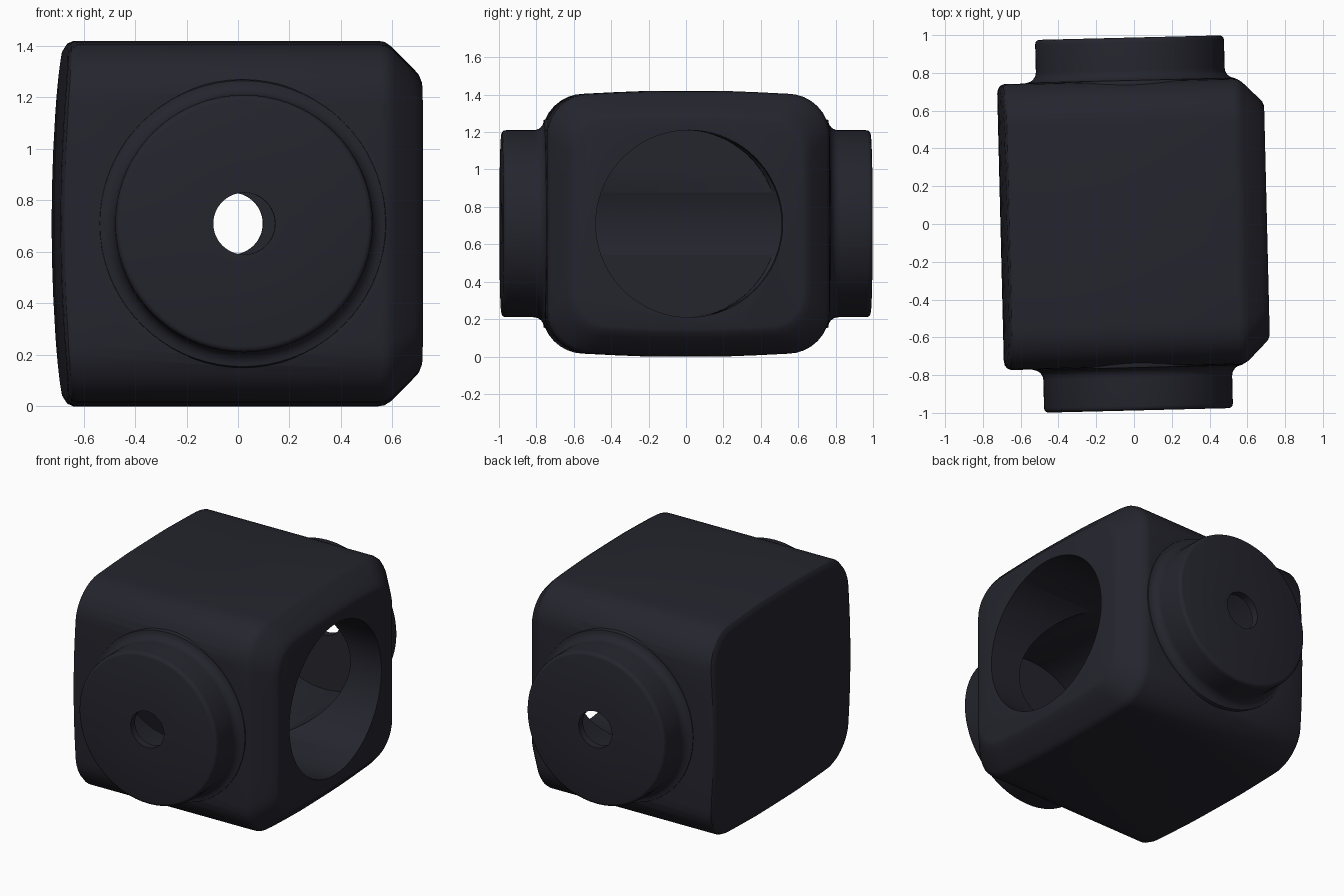
import bpy, bmesh, math
from mathutils import Matrix

if "Cube" in bpy.data.objects:
    bpy.data.objects.remove(bpy.data.objects["Cube"], do_unlink=True)

HALF_Y, HALF_Z = 0.757, 0.71

dark = bpy.data.materials.new("charcoal_blue")
dark.use_nodes = True
colour = (0.018, 0.018, 0.027, 1)
dark.diffuse_color = colour
dark.node_tree.nodes["Principled BSDF"].inputs["Base Color"].default_value = colour


def make_object(name, bm):
    bmesh.ops.recalc_face_normals(bm, faces=bm.faces)
    mesh = bpy.data.meshes.new(name)
    bm.to_mesh(mesh)
    bm.free()
    mesh.materials.append(dark)
    obj = bpy.data.objects.new(name, mesh)
    bpy.context.collection.objects.link(obj)
    return obj


def section():
    """Rounded, slightly crowned block outline in the y-z plane."""
    quarter = [(0.0, 0.71), (0.1, 0.71), (0.22, 0.709), (0.37, 0.703)]
    for i in range(9):
        a = math.radians(90 - i * 90 / 8)
        quarter.append((0.53 + 0.227 * math.cos(a), 0.465 + 0.23 * math.sin(a)))
    quarter += [(HALF_Y, 0.3), (HALF_Y, 0.15), (HALF_Y, 0.0)]
    right = quarter + [(y, -z) for y, z in quarter[-2::-1]]
    return right + [(-y, z) for y, z in right[-2:0:-1]]


def make_body():
    bm = bmesh.new()
    outline = section()
    n = len(outline)
    # x position and inset of each ring: soft left edge, wide right chamfer
    stations = [(-0.707, 0.05), (-0.703, 0.027), (-0.692, 0.01), (-0.67, 0.0),
                (0.54, 0.0), (0.565, 0.004), (0.59, 0.02), (0.67, 0.1),
                (0.695, 0.127), (0.704, 0.15)]
    rings = []
    for x, inset in stations:
        ring = []
        for y, z in outline:
            bow = 0.034 * (z / HALF_Z) ** 2 if x < 0 else 0
            ring.append(bm.verts.new((x + bow, y * (1 - inset / HALF_Y),
                                      z * (1 - inset / HALF_Z))))
        rings.append(ring)
    for a, b in zip(rings, rings[1:]):
        for i in range(n):
            j = (i + 1) % n
            bm.faces.new((a[i], a[j], b[j], b[i]))
    # Close the left end with strips that follow its curve
    left = rings[0]
    for i in range(n // 2):
        strip = [left[i], left[i + 1], left[(n - i - 1) % n], left[(n - i) % n]]
        bm.faces.new(list(dict.fromkeys(strip)))
    bm.faces.new(rings[-1])
    return make_object("bearing_block", bm)


def make_boss(name, side):
    """Round boss with a concave fillet at its root and a softened rim."""
    profile = [(0, 0.6), (0.56, 0.6), (0.56, 0.745)]
    for i in range(7):
        a = math.radians(i * 15)
        profile.append((0.555 - 0.055 * math.sin(a), 0.815 - 0.055 * math.cos(a)))
    profile += [(0.5, 0.962), (0.497, 0.975), (0.49, 0.983), (0.478, 0.987), (0, 0.987)]
    bm = bmesh.new()
    verts = [bm.verts.new((r, side * y, 0)) for r, y in profile]
    edges = [bm.edges.new(pair) for pair in zip(verts, verts[1:])]
    bmesh.ops.spin(bm, geom=verts + edges, axis=(0, 1, 0), cent=(0, 0, 0),
                   angle=math.tau, steps=72)
    bmesh.ops.remove_doubles(bm, verts=bm.verts, dist=0.0001)
    return make_object(name, bm)


def make_cylinder(name, axis, radius, start, end):
    bm = bmesh.new()
    turn = Matrix.Rotation(math.pi / 2, 4, "Y" if axis == "x" else "X")
    mid = (start + end) / 2
    shift = Matrix.Translation((mid, 0, 0) if axis == "x" else (0, mid, 0))
    bmesh.ops.create_cone(bm, cap_ends=True, segments=72, radius1=radius,
                          radius2=radius, depth=end - start, matrix=shift @ turn)
    return make_object(name, bm)


def combine(target, tool, operation):
    tool.hide_render = True
    mod = target.modifiers.new(operation, "BOOLEAN")
    mod.operation = operation
    mod.solver = "EXACT"
    mod.object = tool
    bpy.context.view_layer.objects.active = target
    bpy.ops.object.modifier_apply(modifier=mod.name)
    bpy.data.objects.remove(tool, do_unlink=True)


block = make_body()

# Front and back bosses
for name, side in (("front_boss", -1), ("back_boss", 1)):
    combine(block, make_boss(name, side), "UNION")

# Main side bore, hollow cross bore and small centre holes
combine(block, make_cylinder("cross_bore", "y", 0.48, -0.94, 0.94), "DIFFERENCE")
combine(block, make_cylinder("side_bore", "x", 0.5, -0.45, 1.0), "DIFFERENCE")
combine(block, make_cylinder("centre_holes", "y", 0.12, -1.2, 1.2), "DIFFERENCE")

# Slight turn, then stand on the ground
block.data.transform(Matrix.Translation((0, 0, HALF_Z)) @
                     Matrix.Rotation(math.radians(1.4), 4, "Z"))
bpy.ops.object.select_all(action="DESELECT")
block.select_set(True)
bpy.context.view_layer.objects.active = block
bpy.ops.object.shade_smooth_by_angle(angle=math.radians(32))
